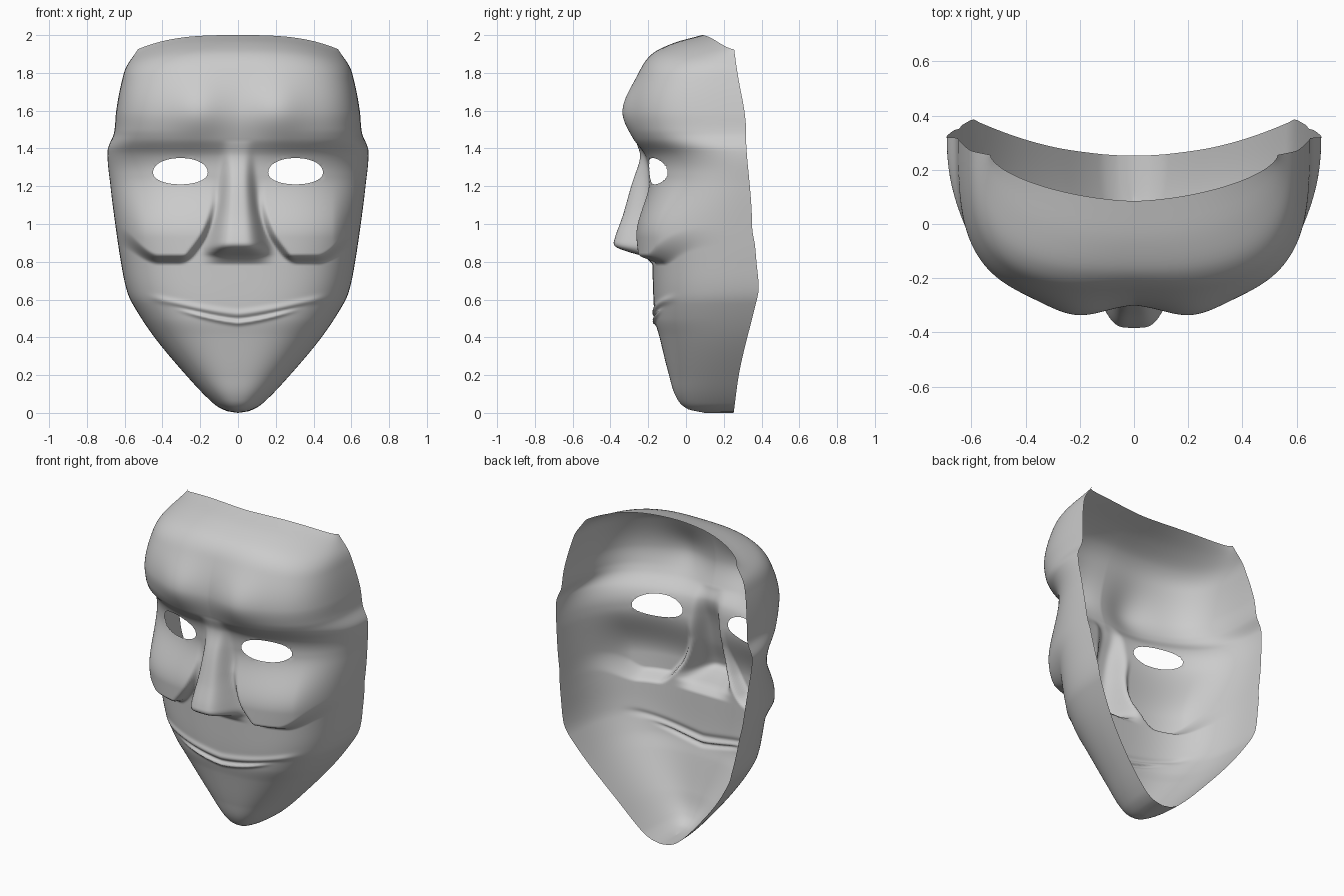
import bpy, bmesh, math

if "Cube" in bpy.data.objects:
    bpy.data.objects.remove(bpy.data.objects["Cube"])

NU, NV = 110, 230


def curve(keys):
    """Smooth (Hermite) interpolation through (z, value) keys."""
    n = len(keys)
    tan = []
    for i in range(n):
        a, b = keys[max(i - 1, 0)], keys[min(i + 1, n - 1)]
        tan.append((b[1] - a[1]) / (b[0] - a[0]))

    def f(z):
        z = min(max(z, keys[0][0]), keys[-1][0])
        i = 0
        while i < n - 2 and z > keys[i + 1][0]:
            i += 1
        (z0, a), (z1, b) = keys[i], keys[i + 1]
        h = z1 - z0
        t = (z - z0) / h
        return ((2*t**3 - 3*t*t + 1) * a + (t**3 - 2*t*t + t) * h * tan[i]
                + (3*t*t - 2*t**3) * b + (t**3 - t*t) * h * tan[i + 1])
    return f


def step(a, b, v):
    t = min(max((v - a) / (b - a), 0), 1)
    return t * t * (3 - 2 * t)


def gauss(v, s):
    return math.exp(-(v / s) ** 2)


# outline half width, centre front line, rear edge and section squareness by height
width = curve([(0, 0), (.01, .06), (.05, .13), (.2, .275), (.4, .442), (.58, .56), (.66, .592),
               (.8, .62), (1, .65), (1.2, .675), (1.39, .69), (1.48, .657), (1.6, .645),
               (1.8, .615), (1.9, .59), (2, .53)])
front = curve([(0, .1), (.02, .01), (.08, -.05), (.2, -.09), (.4, -.14), (.5, -.165),
               (.78, -.178), (1, -.18), (1.25, -.2), (1.36, -.215), (1.45, -.265), (1.6, -.295),
               (1.8, -.245), (1.9, -.18), (1.96, -.06), (2, .085)])
rear = curve([(0, .252), (.24, .287), (.6, .375), (.66, .385), (.8, .373), (1.2, .338),
              (1.4, .32), (1.55, .315), (1.8, .28), (2, .255)])
square = curve([(0, 2.4), (.2, 2.5), (.4, 2.7), (.6, 3), (.8, 3), (1.0, 3), (1.27, 2.25),
                (1.38, 2.4), (1.5, 3.2), (1.8, 3.2), (1.92, 2.7), (2, 1.65)])
# nose height and half width, and inner edge of the cheek pad
nose_h = curve([(.79, 0), (.83, .05), (.85, .12), (.88, .195), (.92, .2), (1.05, .15),
                (1.2, .095), (1.34, .035), (1.44, 0)])
nose_w = curve([(.8, .15), (.9, .135), (1, .115), (1.1, .095), (1.25, .075), (1.45, .07)])
cheek_in = curve([(.79, .29), (.85, .235), (.95, .165), (1.1, .115), (1.2, .11)])


def relief(x, z):
    """Forward bulge of the facial features."""
    d = nose_h(z) * math.exp(-(x / nose_w(z)) ** 4) if .79 < z < 1.44 else 0
    # cheek pad with a crisp lower and inner edge, its lower edge rising outward
    c = cheek_in(z)
    lift = .1 * step(.42, .66, x)
    d += (.09 * step(.785 + lift, .84 + 1.6 * lift, z) * (1 - step(.93, 1.25, z))
          * step(c - .02, c + .035, x) * (1 - step(.5, .68, x)))
    # brow lobes
    d += .045 * gauss(x - .21, .14) * gauss(z - 1.6, .16)
    # lips
    up = .525 + .09 * (x / .48) ** 1.3
    low = .478 + .075 * (x / .33) ** 1.4
    d += .01 * gauss(z - up, .018) * (1 - step(.38, .5, x))
    d += .015 * gauss(z - low, .012) * (1 - step(.18, .36, x))
    d -= .007 * gauss(z - (up + low) / 2 + .004, .012) * (1 - step(.25, .42, x))
    return d


def point(i, j):
    v = 2 * (i / NV) ** 1.15
    t = math.pi / 2 * j / NU
    n = square(v)
    s, c = math.sin(t), max(math.cos(t), 0)
    r = (s ** n + c ** n) ** (-1 / n)
    x = max(width(v), 0) * s * r
    z = v - .075 * (s * r) ** 3 * step(1.55, 2, v)
    y = rear(v) - (rear(v) - front(v)) * c * r - relief(x, z)
    return x, y, z


# eye opening
EX, EZ = .305, 1.272


def eye_radius(x, z):
    h = .077 if z > EZ else .062
    return ((abs(x - EX) / .145) ** 2.1 + (abs(z - EZ) / h) ** 2.1) ** (1 / 2.1)


bm = bmesh.new()
grid = [[bm.verts.new(point(i, j)) for j in range(NU + 1)] for i in range(NV + 1)]
for i in range(NV):
    for j in range(NU):
        bm.faces.new((grid[i][j], grid[i][j + 1], grid[i + 1][j + 1], grid[i + 1][j]))

# cut the eye and round its rim
hole = [f for f in bm.faces
        if eye_radius(f.calc_center_median().x, f.calc_center_median().z) < 1]
bmesh.ops.delete(bm, geom=hole, context='FACES')
for v in bm.verts:
    k = eye_radius(v.co.x, v.co.z)
    if v.is_boundary and k < 1.4:
        v.co.x = EX + (v.co.x - EX) / k
        v.co.z = EZ + (v.co.z - EZ) / k

# mirror to the other half and weld the centre line
bmesh.ops.mirror(bm, geom=bm.verts[:] + bm.edges[:] + bm.faces[:], axis='X', merge_dist=1e-5)
bmesh.ops.remove_doubles(bm, verts=bm.verts[:], dist=1e-5)
for f in bm.faces:
    f.smooth = True
bmesh.ops.recalc_face_normals(bm, faces=bm.faces[:])

mesh = bpy.data.meshes.new("face_mask")
bm.to_mesh(mesh)
bm.free()
bpy.context.collection.objects.link(bpy.data.objects.new("face_mask", mesh))
